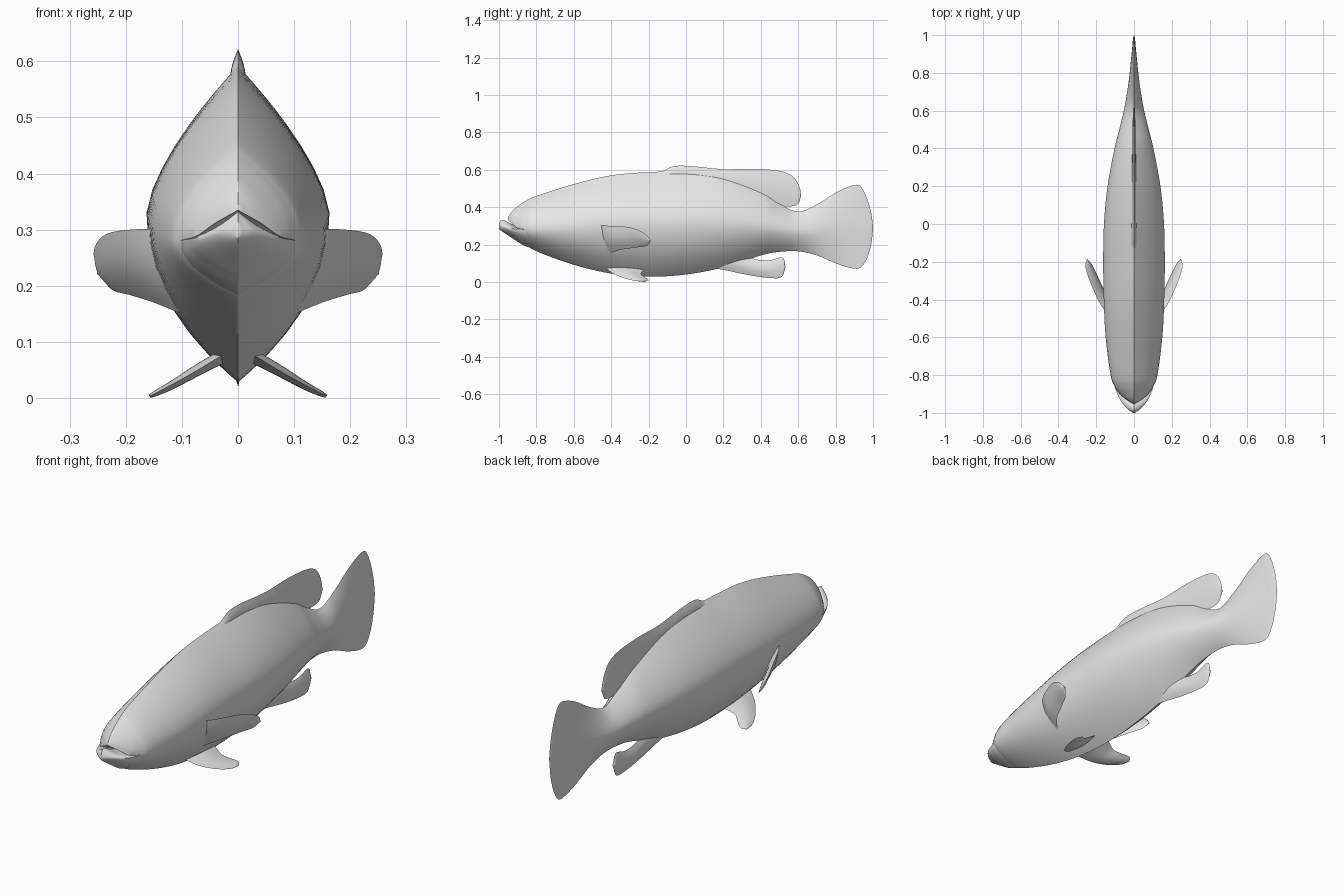
import bpy, bmesh, math
from mathutils import Vector

grey = bpy.data.materials.new("pale grey")
grey.diffuse_color = (0.8, 0.8, 0.8, 1)


def spline(pts, steps):
    """Smooth curve through rows of numbers."""
    rows = [Vector(p) for p in pts]
    out = []
    for i in range(len(rows) - 1):
        b, c = rows[i], rows[i + 1]
        a = rows[i - 1] if i else b * 2 - c
        d = rows[i + 2] if i + 2 < len(rows) else c * 2 - b
        for k in range(steps):
            t = k / steps
            out.append(0.5 * (2 * b + (c - a) * t + (2 * a - 5 * b + 4 * c - d) * t * t
                              + (3 * b - a - 3 * c + d) * t ** 3))
    return out + [rows[-1]]


def skin(name, rings, mirror=False):
    """Join closed rings of points into one smooth, capped part."""
    bm = bmesh.new()
    loops = [[bm.verts.new(p) for p in ring] for ring in rings]
    n = len(loops[0])
    for r, s in zip(loops, loops[1:]):
        for i in range(n):
            bm.faces.new((r[i], r[(i + 1) % n], s[(i + 1) % n], s[i]))
    bm.faces.new(loops[0])
    bm.faces.new(loops[-1][::-1])
    bmesh.ops.remove_doubles(bm, verts=bm.verts[:], dist=0.0002)
    bmesh.ops.recalc_face_normals(bm, faces=bm.faces[:])
    me = bpy.data.meshes.new(name)
    bm.to_mesh(me)
    bm.free()
    me.materials.append(grey)
    ob = bpy.data.objects.new(name, me)
    bpy.context.collection.objects.link(ob)
    if mirror:
        ob.modifiers.new("other_side", 'MIRROR')
    bpy.ops.object.select_all(action='DESELECT')
    ob.select_set(True)
    bpy.context.view_layer.objects.active = ob
    bpy.ops.object.shade_smooth_by_angle(angle=math.radians(60))
    return ob


def section(y, bot, mid, top, w, up, low, n=10):
    """Keeled cross-section: widest at mid, ridged at top and bottom."""
    us = [math.sin(math.pi / 2 * i / n) for i in range(n + 1)]
    half = [(w * (1 - u ** up), mid + (top - mid) * u) for u in us[::-1]]
    half += [(w * (1 - u ** low), mid + (bot - mid) * u) for u in us[1:]]
    return [(x, y, z) for x, z in half] + [(-x, y, z) for x, z in half[-2:0:-1]]


def loft(name, keys, steps):
    skin(name, [section(*k) for k in spline(keys, steps)])


def fin(name, edge_a, edge_b, thick, mirror=False):
    """Lens-shaped fin between two edges that meet at the tip."""
    a, b = spline(edge_a, 5), spline(edge_b, 5)
    normal = (a[len(a) // 2] - b[len(b) // 2]).cross(a[-1] - a[0]).normalized()
    rings, n = [], 10
    for i, (p, q) in enumerate(zip(a, b)):
        t = thick * (1 - 0.75 * i / (len(a) - 1))
        mids = [(p.lerp(q, k / n), t * math.sin(math.pi * k / n)) for k in range(n + 1)]
        rings.append([m + normal * h for m, h in mids]
                     + [m - normal * h for m, h in mids[-2:0:-1]])
    skin(name, rings, mirror)


# body and tail: y, bottom, widest height, top, half width, ridge powers
loft("body_and_tail", [
    (-0.952, 0.335, 0.332, 0.345, 0.004, 2, 2),
    (-0.93, 0.325, 0.312, 0.378, 0.040, 2, 2),
    (-0.90, 0.30, 0.288, 0.405, 0.075, 2, 2),
    (-0.86, 0.21, 0.285, 0.432, 0.102, 2, 2),
    (-0.80, 0.165, 0.285, 0.46, 0.124, 1.9, 2),
    (-0.60, 0.092, 0.30, 0.523, 0.150, 1.7, 2.1),
    (-0.40, 0.045, 0.32, 0.570, 0.160, 1.6, 2.2),
    (-0.20, 0.028, 0.33, 0.587, 0.163, 1.5, 2.2),
    (0.0, 0.040, 0.33, 0.590, 0.159, 1.5, 2.2),
    (0.20, 0.078, 0.32, 0.562, 0.140, 1.5, 2),
    (0.40, 0.142, 0.30, 0.485, 0.103, 1.6, 1.9),
    (0.50, 0.161, 0.285, 0.418, 0.078, 1.7, 1.8),
    (0.60, 0.164, 0.27, 0.376, 0.054, 1.7, 1.7),
    (0.70, 0.142, 0.27, 0.415, 0.036, 1.6, 1.6),
    (0.80, 0.100, 0.28, 0.477, 0.023, 1.5, 1.5),
    (0.88, 0.075, 0.29, 0.513, 0.015, 1.5, 1.5),
    (0.93, 0.075, 0.29, 0.514, 0.010, 1.5, 1.5),
    (0.965, 0.120, 0.29, 0.455, 0.007, 1.5, 1.5),
    (0.99, 0.200, 0.29, 0.370, 0.004, 1.5, 1.5),
    (1.0, 0.285, 0.29, 0.295, 0.001, 1.5, 1.5)], 5)

# lower jaw, jutting past the snout
loft("lower_jaw", [
    (-1.0, 0.285, 0.298, 0.315, 0.004, 1.4, 2),
    (-0.985, 0.272, 0.297, 0.332, 0.028, 1.4, 2),
    (-0.96, 0.255, 0.292, 0.325, 0.052, 1.4, 2),
    (-0.93, 0.235, 0.286, 0.308, 0.074, 1.5, 2),
    (-0.90, 0.215, 0.283, 0.297, 0.088, 1.6, 2),
    (-0.85, 0.188, 0.280, 0.290, 0.104, 1.8, 2),
    (-0.75, 0.160, 0.270, 0.290, 0.115, 1.8, 2)], 5)

# fins on the centre line
fin("dorsal_fin",
    [(0, -0.2, 0.575), (0, -0.13, 0.59), (0, -0.07, 0.618), (0, 0.02, 0.62), (0, 0.2, 0.603),
     (0, 0.36, 0.605), (0, 0.5, 0.594), (0, 0.57, 0.565), (0, 0.606, 0.51), (0, 0.615, 0.46)],
    [(0, -0.2, 0.54), (0, -0.13, 0.54), (0, -0.07, 0.53), (0, 0.02, 0.52), (0, 0.2, 0.48),
     (0, 0.36, 0.42), (0, 0.47, 0.408), (0, 0.55, 0.404), (0, 0.597, 0.415), (0, 0.615, 0.46)],
    0.016)
fin("anal_fin",
    [(0, 0.1, 0.08), (0, 0.2, 0.065), (0, 0.33, 0.038), (0, 0.44, 0.022), (0, 0.51, 0.026),
     (0, 0.532, 0.08)],
    [(0, 0.18, 0.17), (0, 0.27, 0.165), (0, 0.36, 0.125), (0, 0.44, 0.115), (0, 0.515, 0.131),
     (0, 0.532, 0.08)], 0.018)

# paired fins
fin("pectoral_fin",
    [(0.11, -0.50, 0.30), (0.175, -0.43, 0.301), (0.235, -0.3, 0.292), (0.257, -0.225, 0.262),
     (0.248, -0.188, 0.222)],
    [(0.09, -0.42, 0.145), (0.15, -0.36, 0.17), (0.195, -0.27, 0.184), (0.225, -0.21, 0.193),
     (0.248, -0.188, 0.222)], 0.016, True)
fin("pelvic_fin",
    [(0.03, -0.43, 0.075), (0.08, -0.39, 0.045), (0.125, -0.33, 0.02), (0.152, -0.27, 0.006),
     (0.158, -0.22, 0.003)],
    [(0.03, -0.22, 0.07), (0.08, -0.24, 0.045), (0.11, -0.22, 0.026), (0.14, -0.2, 0.011),
     (0.158, -0.22, 0.003)], 0.012, True)
